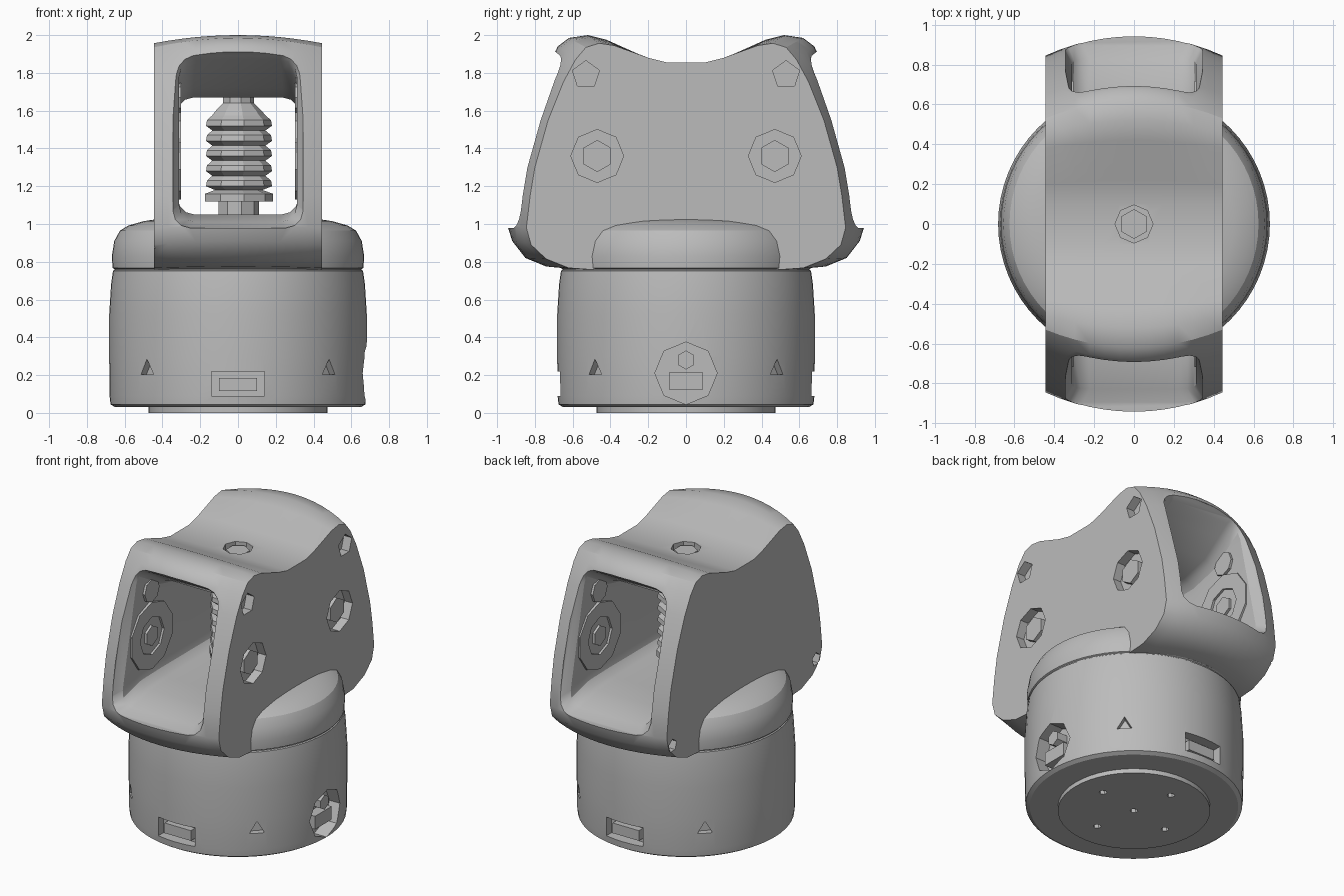
import bpy, bmesh, math
from mathutils import Matrix, Vector

if "Cube" in bpy.data.objects:
    bpy.data.objects.remove(bpy.data.objects["Cube"], do_unlink=True)

grey = bpy.data.materials.new("grey_metal")
grey.use_nodes = True
COLOUR = (0.5, 0.5, 0.5, 1)
grey.diffuse_color = COLOUR
grey.node_tree.nodes["Principled BSDF"].inputs["Base Color"].default_value = COLOUR


def make(name, bm):
    bmesh.ops.recalc_face_normals(bm, faces=bm.faces)
    mesh = bpy.data.meshes.new(name)
    bm.to_mesh(mesh)
    bm.free()
    mesh.materials.append(grey)
    ob = bpy.data.objects.new(name, mesh)
    bpy.context.collection.objects.link(ob)
    return ob


def loft(name, rings):
    """Skin a list of equal closed rings and cap both ends."""
    bm = bmesh.new()
    loops = [[bm.verts.new(p) for p in ring] for ring in rings]
    n = len(loops[0])
    for a, b in zip(loops, loops[1:]):
        for i in range(n):
            j = (i + 1) % n
            bm.faces.new((a[i], a[j], b[j], b[i]))
    bm.faces.new(loops[0])
    bm.faces.new(loops[-1])
    return make(name, bm)


def turned(name, profile, sides):
    """Revolve (radius, height) points around z."""
    turn = [math.tau * i / sides for i in range(sides)]
    return loft(name, [[(r * math.cos(a), r * math.sin(a), z) for a in turn]
                       for r, z in profile])


def rod(name, centre, axis, radius, depth, sides=6):
    bm = bmesh.new()
    rot = Vector(axis).to_track_quat('Z', 'Y').to_matrix().to_4x4()
    bmesh.ops.create_cone(bm, cap_ends=True, segments=sides, radius1=radius, radius2=radius,
                          depth=depth, matrix=Matrix.Translation(centre) @ rot)
    return make(name, bm)


def box(name, centre, size):
    bm = bmesh.new()
    bmesh.ops.create_cube(bm, size=1, matrix=Matrix.Translation(centre) @ Matrix.Diagonal((*size, 1)))
    return make(name, bm)


def cut(target, cutters):
    bpy.context.view_layer.objects.active = target
    for c in cutters:
        mod = target.modifiers.new("cut", 'BOOLEAN')
        mod.operation, mod.solver, mod.object = 'DIFFERENCE', 'EXACT', c
        bpy.ops.object.modifier_apply(modifier=mod.name)
        bpy.data.objects.remove(c, do_unlink=True)


def smooth(ob, degrees=30):
    bpy.ops.object.select_all(action='DESELECT')
    ob.select_set(True)
    bpy.context.view_layer.objects.active = ob
    bpy.ops.object.shade_smooth_by_angle(angle=math.radians(degrees))


# Head: half outlines (y, z) at the crowned middle and at the flat sides
MIDDLE = [(.58, .76), (.74, .775), (.85, .82), (.92, .91), (.945, .99), (.925, 1.15),
          (.9, 1.3), (.83, 1.55), (.75, 1.78), (.68, 1.94), (.62, 1.985), (.52, 2),
          (.42, 1.975), (.22, 1.885), (.1, 1.855)]
SIDE = [(.52, .76), (.62, .767), (.74, .815), (.82, .89), (.845, .98), (.825, 1.15),
        (.8, 1.3), (.73, 1.55), (.65, 1.75), (.585, 1.87), (.53, 1.935), (.46, 1.957),
        (.38, 1.945), (.2, 1.88), (.1, 1.855)]
HALF = 0.445
rings = []
for i in range(13):
    u = i / 6 - 1
    t = 1 - u * u
    half = [(s[0] + (m[0] - s[0]) * t, s[1] + (m[1] - s[1]) * t) for s, m in zip(SIDE, MIDDLE)]
    outline = half + [(-y, z) for y, z in reversed(half)]
    rings.append([(u * HALF, y, z) for y, z in outline])
head = loft("head_shell", rings)


# Through opening: rounded sections whose ends lean with the window faces
def section(y, w, low, high, lean, corner=.09):
    ring = []
    for cx, cz, start in ((1, 1, 0), (-1, 1, 90), (-1, -1, 180), (1, -1, 270)):
        for k in range(4):
            a = math.radians(start + 30 * k)
            x = cx * (w - corner) + corner * math.cos(a)
            z = (high if cz > 0 else low) + corner * (math.sin(a) - cz)
            ring.append((x, y - math.copysign(lean, y) * (z - 1), z))
    return ring


STATIONS = [(1.2, .345, .98, 1.91, .22), (.89, .345, .98, 1.91, .22),
            (.83, .312, 1.01, 1.87, .22), (.62, .32, 1.05, 1.81, .1),
            (.4, .325, 1.05, 1.72, 0), (.2, .325, 1.05, 1.67, 0)]
tunnel = [section(*s) for s in STATIONS]
tunnel += [section(-y, *rest) for y, *rest in reversed(STATIONS)]
cutters = [loft("tunnel_cutter", tunnel)]

# Bolt pockets on one side, corner pockets on the other, one on the roof
for s in (-1, 1):
    cutters.append(rod("pocket", (HALF, s * .47, 1.36), (1, 0, 0), .14, .12, 8))
    cutters.append(rod("pocket", (HALF, s * .53, 1.79), (1, 0, 0), .075, .12, 5))
    cutters.append(rod("pocket", (-HALF, s * .78, .91), (1, 0, 0), .045, .1, 5))
cutters.append(rod("pocket", (0, 0, 1.86), (0, 0, 1), .095, .12, 8))
cut(head, cutters)
smooth(head)

# Bolt heads and the bosses on the inner walls
for s, end in ((-1, "front"), (1, "back")):
    smooth(rod(end + "_bolt_head", (.395, s * .47, 1.36), (1, 0, 0), .085, .06, 6))
    for w, hand in ((-1, "right"), (1, "left")):
        boss = rod(f"{end}_{hand}_boss", (w * .318, s * .5, 1.36), (1, 0, 0), .23, .03, 10)
        cut(boss, [rod("boss_hole", (w * .303, s * .5, 1.36), (1, 0, 0), .13, .03, 8)])
        rod(f"{end}_{hand}_boss_core", (w * .316, s * .5, 1.36), (1, 0, 0), .07, .03, 6)
        rod(f"{end}_{hand}_small_boss", (w * .318, s * .5, 1.67), (1, 0, 0), .08, .03, 8)
rod("roof_bolt", (0, 0, 1.815), (0, 0, 1), .075, .05, 6)

# Ribbed vertical spindle inside the opening
spindle = [(.11, 1.04), (.11, 1.12), (.185, 1.12), (.185, 1.16), (.13, 1.18)]
for i in range(5):
    z = 1.2 + i * .08
    spindle += [(.18, z), (.175, z + .03), (.145, z + .055)]
spindle += [(.125, 1.6), (.085, 1.64), (.085, 1.69)]
turned("spindle", spindle, 9)

# Round base with shoulders that swell around the head
base = turned("base_body", [(.65, .03), (.675, .045), (.68, .09), (.682, .3), (.682, .52), (.672, .68),
                            (.662, .752), (.655, .757), (.655, .762), (.664, .767), (.668, .83),
                            (.655, .91), (.625, .965), (.58, .992), (.5, 1.015), (.4, 1.03)], 64)
cutters = [rod("port_cutter", (.68, 0, .21), (1, 0, 0), .165, .2, 8)]
for s in (-1, 1):
    cutters.append(box("slot_cutter", (0, s * .68, .155), (.28, .14, .13)))
    for t in (-1, 1):
        cutters.append(rod("notch", (s * .48, t * .48, .23), (s, t, 0), .055, .08, 3))
cut(base, cutters)
smooth(base)

# Plugs inside the base openings
box("side_port_plug", (.61, 0, .17), (.08, .18, .09))
rod("side_port_pin", (.61, 0, .28), (1, 0, 0), .05, .1, 6)
for s, end in ((-1, "front"), (1, "back")):
    box(end + "_slot_plug", (0, s * .625, .15), (.2, .06, .07))

# Foot plate with screw holes
foot = turned("foot_plate", [(.475, 0), (.475, .04)], 48)
holes = [(0, 0)] + [(.3 * math.cos(a), .3 * math.sin(a))
                    for a in (math.radians(10 + 90 * k) for k in range(4))]
cut(foot, [rod("screw_hole", (x, y, 0), (0, 0, 1), .025, .05, 6) for x, y in holes])
smooth(foot)
